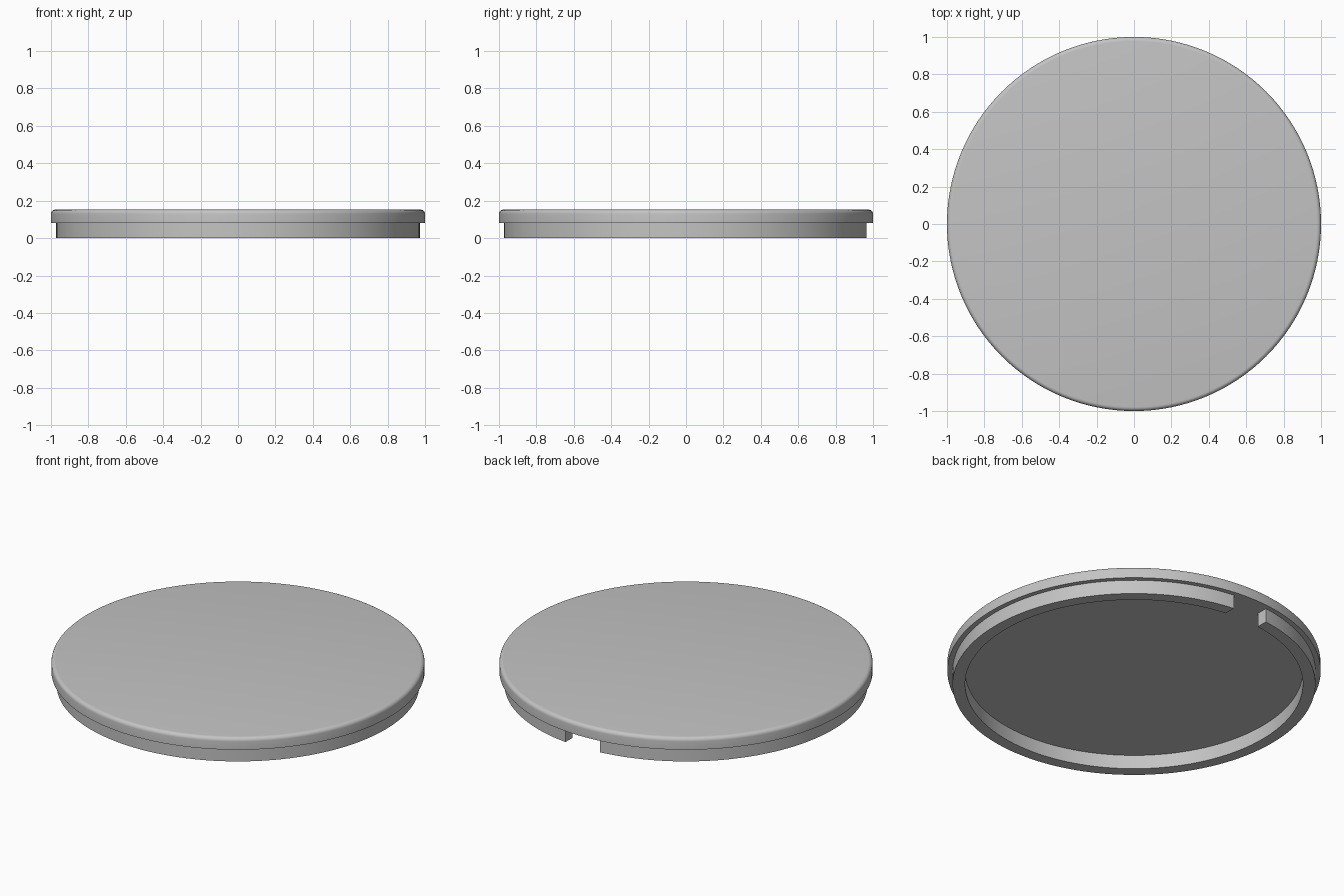
import bpy, bmesh, math

cube = bpy.data.objects.get("Cube")
if cube:
    bpy.data.objects.remove(cube, do_unlink=True)

SEGMENTS = 128
TOP, LEDGE = 0.152, 0.082        # lid top and underside heights
FILLET = 0.022                   # rounded top edge
RING_OUT, RING_IN = 0.972, 0.905
NOTCH = 0.112                    # half width of the gap at the back

grey = bpy.data.materials.new("grey plastic")
grey.use_nodes = True
colour = (0.55, 0.55, 0.55, 1)
grey.diffuse_color = colour
grey.node_tree.nodes["Principled BSDF"].inputs["Base Color"].default_value = colour


def finish(name, bm):
    bmesh.ops.recalc_face_normals(bm, faces=bm.faces)
    mesh = bpy.data.meshes.new(name)
    bm.to_mesh(mesh)
    bm.free()
    mesh.materials.append(grey)
    obj = bpy.data.objects.new(name, mesh)
    bpy.context.collection.objects.link(obj)
    bpy.ops.object.select_all(action="DESELECT")
    obj.select_set(True)
    bpy.context.view_layer.objects.active = obj
    bpy.ops.object.shade_smooth_by_angle(angle=math.radians(35))
    return obj


def skin(bm, loops, closed):
    """Join neighbouring vertex loops with quads."""
    for a, b in zip(loops, loops[1:]):
        count = len(a)
        for i in range(count if closed else count - 1):
            j = (i + 1) % count
            bm.faces.new((a[i], a[j], b[j], b[i]))


# Lid disc: straight wall, rounded upper edge, flat top and underside
bm = bmesh.new()
profile = [(1, LEDGE)]
for k in range(6):
    a = math.radians(90 * k / 5)
    profile.append((1 - FILLET + FILLET * math.cos(a), TOP - FILLET + FILLET * math.sin(a)))
loops = []
for r, z in profile:
    angles = [math.tau * i / SEGMENTS for i in range(SEGMENTS)]
    loops.append([bm.verts.new((r * math.cos(a), r * math.sin(a), z)) for a in angles])
skin(bm, loops, True)
bm.faces.new(loops[0])
bm.faces.new(loops[-1])
finish("lid_disc", bm)

# Locating ring below: open arc with parallel-sided notch at the back
bm = bmesh.new()
loops = []
for r, z in ((RING_OUT, LEDGE), (RING_OUT, 0), (RING_IN, 0), (RING_IN, LEDGE)):
    gap = math.asin(NOTCH / r)
    start, sweep = math.pi / 2 + gap, math.tau - 2 * gap
    angles = [start + sweep * i / SEGMENTS for i in range(SEGMENTS + 1)]
    loops.append([bm.verts.new((r * math.cos(a), r * math.sin(a), z)) for a in angles])
skin(bm, loops, False)
for end in (0, -1):
    bm.faces.new([loop[end] for loop in loops])
finish("locating_ring", bm)
